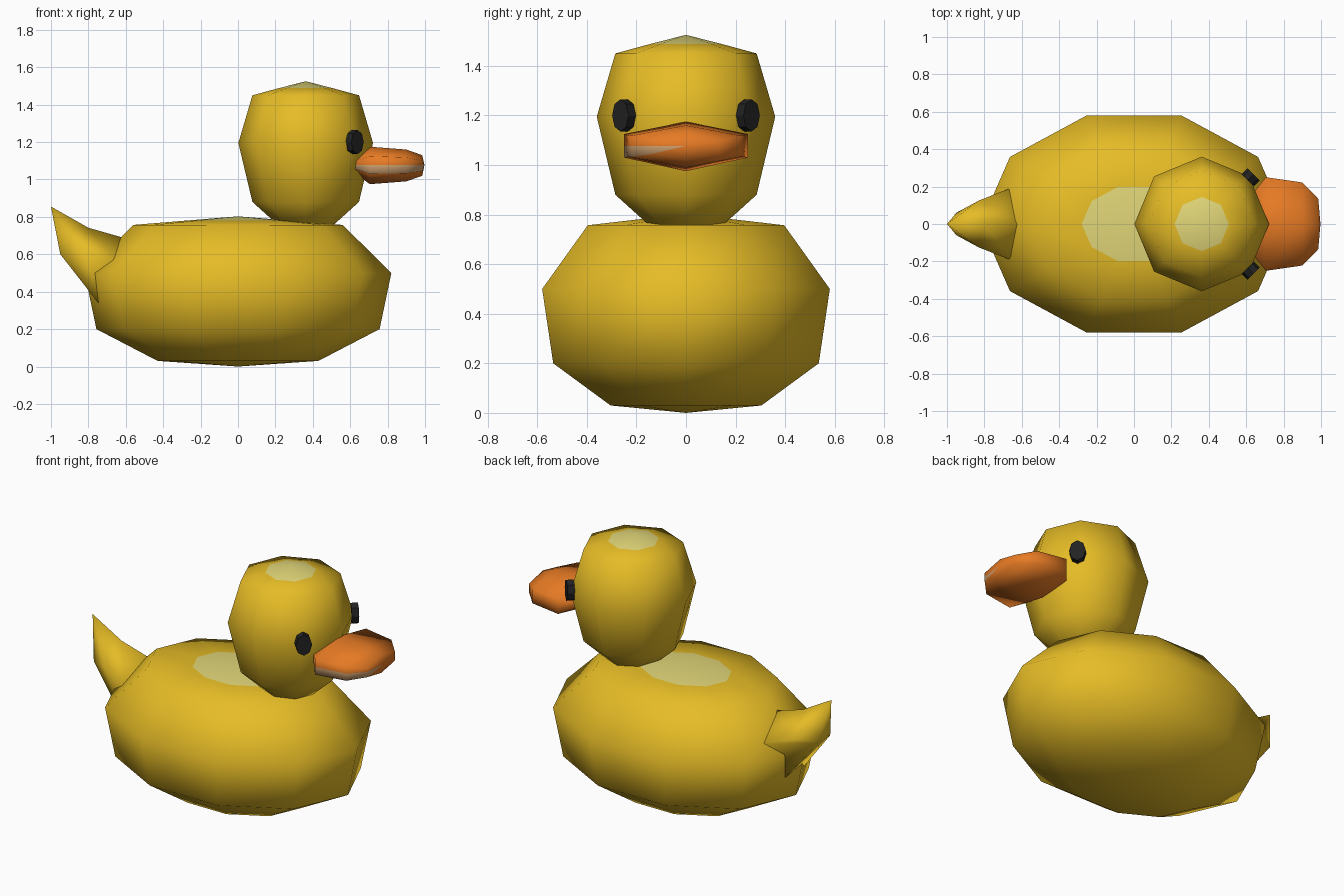
import bpy, bmesh, math
from mathutils import Matrix

if "Cube" in bpy.data.objects:
    bpy.data.objects.remove(bpy.data.objects["Cube"])


def srgb(r, g, b):
    def lin(c):
        c /= 255
        return c / 12.92 if c <= 0.04045 else ((c + 0.055) / 1.055) ** 2.4
    return (lin(r), lin(g), lin(b), 1)


def material(name, rgb):
    m = bpy.data.materials.new(name)
    m.diffuse_color = srgb(*rgb)
    m.use_nodes = True
    m.node_tree.nodes["Principled BSDF"].inputs["Base Color"].default_value = m.diffuse_color
    return m


yellow = material("yellow", (230, 188, 38))
pale = material("pale yellow", (225, 214, 120))
orange = material("orange", (230, 122, 36))
tan = material("tan", (212, 165, 115))
black = material("black", (34, 34, 34))


def loft(name, rings, mats, rule=None, smooth=True):
    """Skin a list of rings; a ring of one point closes to a pole."""
    bm = bmesh.new()
    vr = [[bm.verts.new(p) for p in r] for r in rings]
    n = max(len(r) for r in vr)
    for a, b in zip(vr, vr[1:]):
        for i in range(n):
            j = (i + 1) % n
            quad = [a[i % len(a)], a[j % len(a)], b[j % len(b)], b[i % len(b)]]
            bm.faces.new(list(dict.fromkeys(quad)))
    for r in (vr[0], vr[-1]):
        if len(r) > 1:
            bm.faces.new(r)
    bmesh.ops.recalc_face_normals(bm, faces=bm.faces)
    for f in bm.faces:
        f.smooth = smooth
        if rule and rule(f.calc_center_median()):
            f.material_index = 1
    me = bpy.data.meshes.new(name)
    bm.to_mesh(me)
    bm.free()
    for m in mats:
        me.materials.append(m)
    ob = bpy.data.objects.new(name, me)
    bpy.context.collection.objects.link(ob)
    return ob


def disc(n, cx, r, z, ky=1.0):
    if r == 0:
        return [(cx, 0, z)]
    return [(cx + r * math.cos(2 * math.pi * i / n),
             ky * r * math.sin(2 * math.pi * i / n), z) for i in range(n)]


# Body: ten-sided oval with a pale patch on its back
profile = [(0, 0), (.43, .03), (.757, .2), (.82, .5), (.56, .757), (.28, .78), (0, .803)]
loft("body", [disc(10, 0, r, z, .744) for r, z in profile],
     [yellow, pale], lambda c: c.z > .781)

# Head: eight-sided egg with a pale patch on the crown
profile = [(.13, .74), (.285, .88), (.36, 1.195), (.285, 1.45), (.145, 1.488), (0, 1.525)]
loft("head", [disc(8, .362, r, z) for r, z in profile],
     [yellow, pale], lambda c: c.z > 1.49)


# Beak: wide flattened section swept forward, one pale strip on the lower side
def beak_ring(x, w, top, hi, lo, bottom):
    half = [(x, w, hi), (x, w, 1.077), (x, w, lo)]
    return ([(x, 0, top)] + half + [(x, 0, bottom)]
            + [(x, -w, z) for _, _, z in reversed(half)])


loft("beak", [beak_ring(.60, .12, 1.10, 1.09, 1.065, 1.05),
              beak_ring(.705, .25, 1.175, 1.125, 1.03, .975),
              beak_ring(.90, .222, 1.16, 1.118, 1.033, .99),
              beak_ring(.985, .135, 1.13, 1.10, 1.045, 1.02),
              [(.997, 0, 1.077)]],
     [orange, tan], lambda c: c.y < -.06 and 1.03 < c.z < 1.073)


# Tail: upturned wedge with a narrow underside
def tail_ring(top, side, low):
    (sx, sy, sz), (lx, ly, lz) = side, low
    return [(top[0], 0, top[1]), (sx, sy, sz), (lx, ly, lz), (lx, -ly, lz), (sx, -sy, sz)]


loft("tail", [tail_ring((-.60, .685), (-.64, .20, .56), (-.70, .10, .28)),
              tail_ring((-.80, .742), (-.83, .125, .62), (-.95, .06, .60)),
              [(-1, 0, .855)]], [yellow])

# Eyes: oval discs facing diagonally outward
for side, name in ((-1, "right_eye"), (1, "left_eye")):
    eye = [[(d, .047 * math.cos(k * math.pi / 4), .065 * math.sin(k * math.pi / 4))
            for k in range(8)] for d in (-.021, .021)]
    ob = loft(name, eye, [black], smooth=False)
    ob.data.transform(Matrix.Translation((.624, side * .25, 1.2))
                      @ Matrix.Rotation(side * math.pi / 4, 4, 'Z'))
